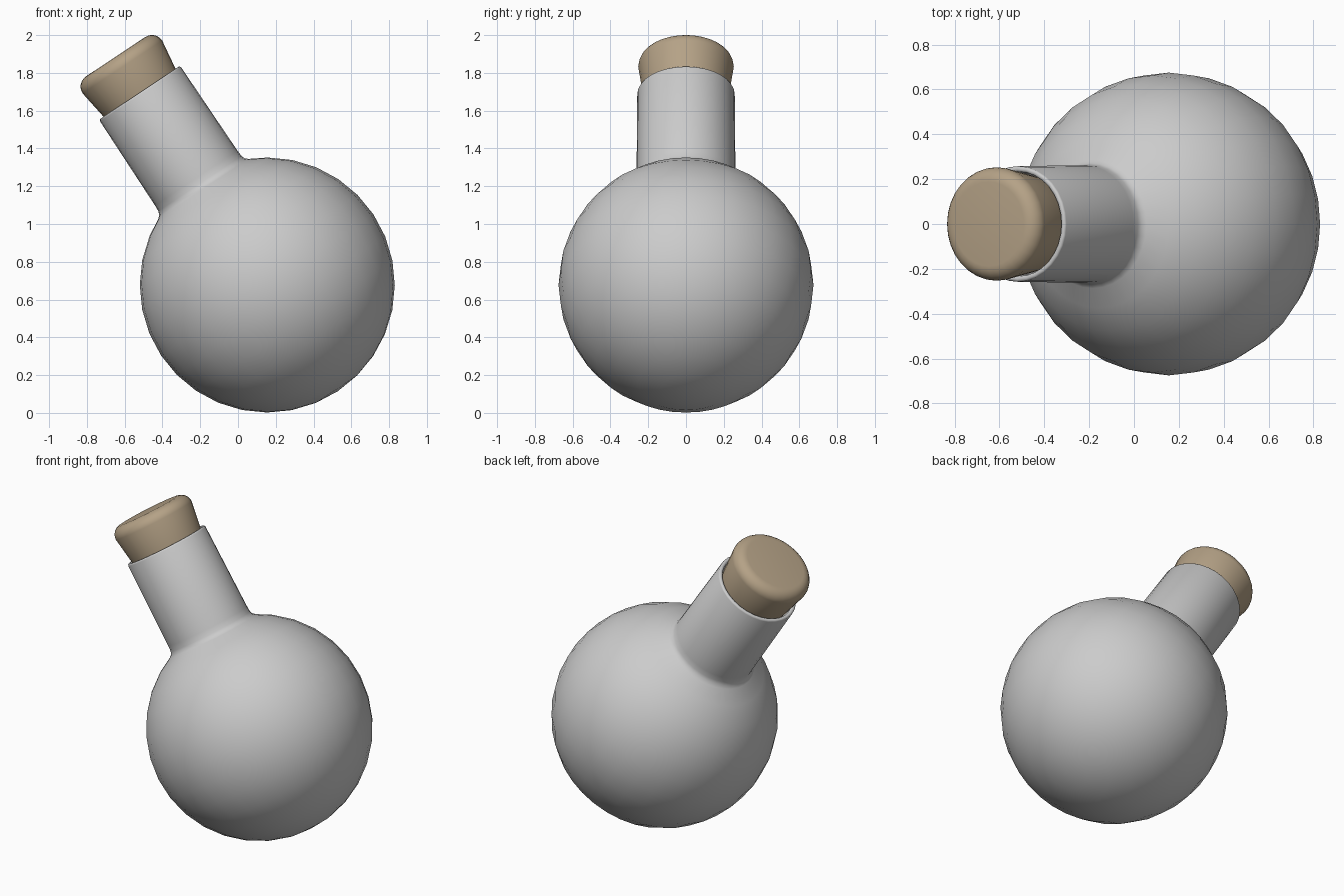
import bpy, bmesh, math
from mathutils import Matrix, Vector

if "Cube" in bpy.data.objects:
    bpy.data.objects.remove(bpy.data.objects["Cube"])

CENTRE = Vector((0.155, 0, 0.677))
R = 0.675
TILT = math.radians(-33.6)


def lathe(name, profile, segments, colour=None):
    """Spin an (r, h) profile round the tilted flask axis."""
    bm = bmesh.new()
    verts = [bm.verts.new((r, 0, h)) for r, h in profile]
    edges = [bm.edges.new(pair) for pair in zip(verts, verts[1:])]
    bmesh.ops.spin(bm, geom=verts + edges, cent=(0, 0, 0), axis=(0, 0, 1),
                   angle=2 * math.pi, steps=segments, use_merge=True)
    bmesh.ops.remove_doubles(bm, verts=bm.verts, dist=1e-5)
    bmesh.ops.recalc_face_normals(bm, faces=bm.faces)
    mesh = bpy.data.meshes.new(name)
    bm.to_mesh(mesh)
    bm.free()
    obj = bpy.data.objects.new(name, mesh)
    bpy.context.collection.objects.link(obj)
    obj.matrix_world = Matrix.Translation(CENTRE) @ Matrix.Rotation(TILT, 4, 'Y')
    if colour:
        mat = bpy.data.materials.new(name)
        mat.diffuse_color = colour
        mat.use_nodes = True
        mat.node_tree.nodes["Principled BSDF"].inputs["Base Color"].default_value = mat.diffuse_color
        mesh.materials.append(mat)
    bpy.ops.object.select_all(action='DESELECT')
    obj.select_set(True)
    bpy.context.view_layer.objects.active = obj
    bpy.ops.object.shade_smooth_by_angle(angle=math.radians(50))
    return obj


# Flask: round bulb, soft shoulder, straight neck and rounded lip
bulb = [(R * math.sin(a), -R * math.cos(a))
        for a in (math.radians(11.25 * i) for i in range(14))]
shoulder = [(0.287, 0.611), (0.271, 0.625), (0.264, 0.645), (0.262, 0.68)]
lip = [(0.258, 1.212), (0.255, 1.219), (0.249, 1.222), (0.242, 1.222),
       (0.236, 1.219), (0.233, 1.212), (0.228, 1.10)]
lathe("flask", bulb + shoulder + lip, 32)

# Cork: tapered plug with a rounded top edge
bevel = 0.065
corner = [(0.188 + bevel * math.cos(a), 1.386 + bevel * math.sin(a))
          for a in (math.radians(15 * i) for i in range(7))]
lathe("cork", [(0, 1.10), (0.21, 1.10), (0.229, 1.222)] + corner + [(0, 1.451)],
      32, (0.46, 0.36, 0.24, 1))
